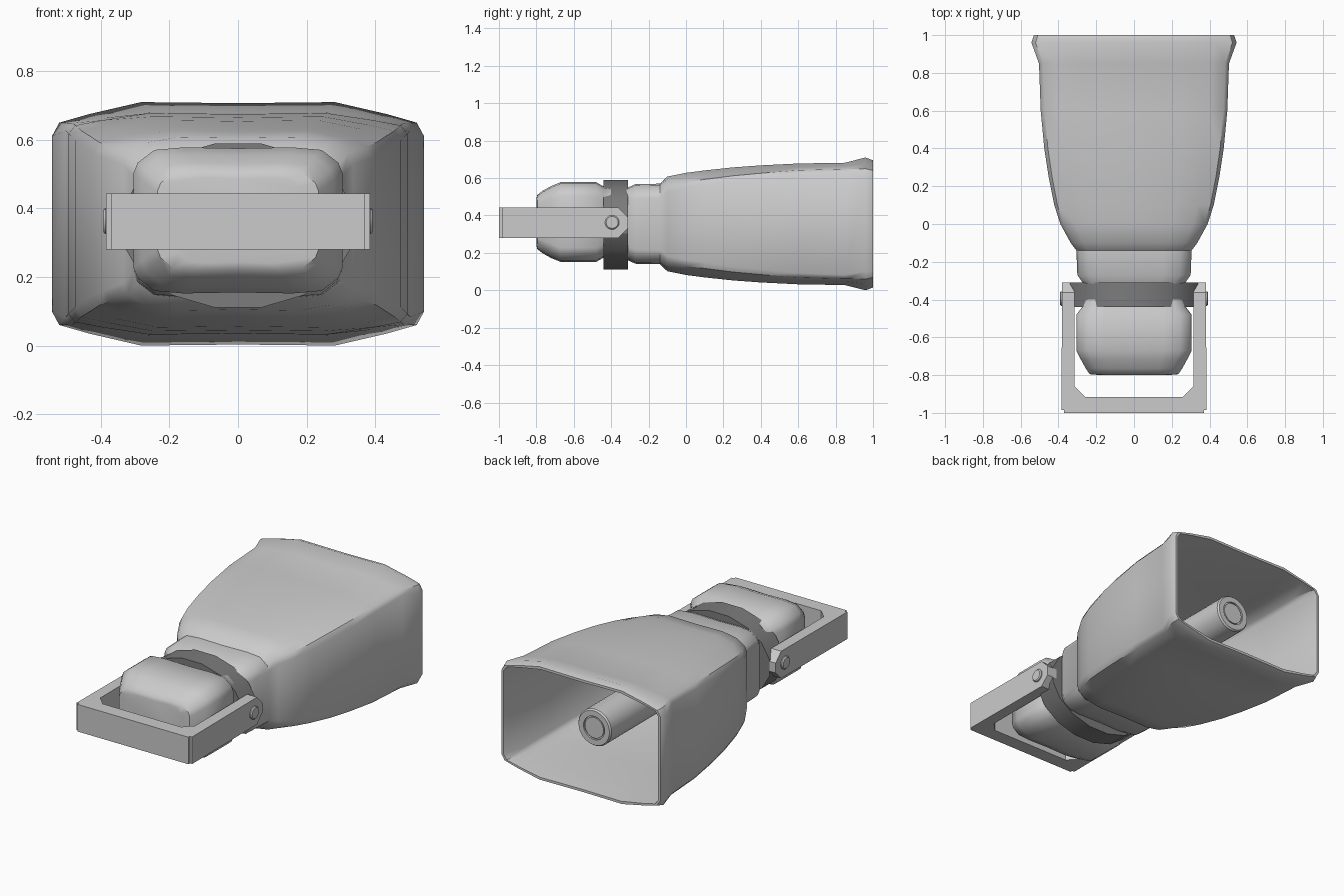
import bpy, bmesh, math
from mathutils import Matrix

if "Cube" in bpy.data.objects:
    bpy.data.objects.remove(bpy.data.objects["Cube"])


def finish(name, bm, angle=40, color=None):
    bmesh.ops.recalc_face_normals(bm, faces=bm.faces)
    me = bpy.data.meshes.new(name)
    bm.to_mesh(me)
    bm.free()
    ob = bpy.data.objects.new(name, me)
    bpy.context.collection.objects.link(ob)
    bpy.ops.object.select_all(action='DESELECT')
    bpy.context.view_layer.objects.active = ob
    ob.select_set(True)
    bpy.ops.object.shade_smooth_by_angle(angle=math.radians(angle))
    if color:
        mat = bpy.data.materials.new(name + "_mat")
        mat.diffuse_color = color
        mat.use_nodes = True
        mat.node_tree.nodes["Principled BSDF"].inputs["Base Color"].default_value = mat.diffuse_color
        me.materials.append(mat)
    return ob


def section(w, h, c, k):
    # soft-cornered box outline; c = corner drop, k = crown of top and bottom
    q = [(w, h - c), (.96 * w, h - .6 * c), (.8 * w, h - k * c), (.52 * w, h)]
    top = q + [(0, h - .003)] + [(-x, z) for x, z in reversed(q)]
    return top + [(-x, -z) for x, z in top]


def loft(bm, rows, cz):
    # rows: y, half width, half height, corner drop, crown
    rings = []
    for y, w, h, c, k in rows:
        rings.append([bm.verts.new((x, y, cz + z)) for x, z in section(w, h, c, k)])
    for a, b in zip(rings, rings[1:]):
        n = len(a)
        for i in range(n):
            j = (i + 1) % n
            bm.faces.new((a[i], a[j], b[j], b[i]))
    bm.faces.new(rings[0])
    bm.faces.new(rings[-1])


def lathe_y(bm, prof, segs, cz, sx=1, phase=0.0):
    # capped turning about the y axis; profile of (radius, y)
    rings = []
    for r, y in prof:
        rings.append([bm.verts.new((sx * r * math.cos(t), y, cz + r * math.sin(t)))
                      for t in [(i + phase) * 2 * math.pi / segs for i in range(segs)]])
    for a, b in zip(rings, rings[1:]):
        for i in range(segs):
            j = (i + 1) % segs
            bm.faces.new((a[i], a[j], b[j], b[i]))
    bm.faces.new(rings[0])
    bm.faces.new(rings[-1])


# Horn: outer skin from neck to flared lip, then inner skin back to the throat
outer = [(-.32, .265, .19, .07, .1), (-.27, .30, .213, .075, .1), (-.14, .305, .215, .075, .1),
         (-.10, .335, .253, .08, .2), (0, .39, .273, .08, .3), (.1, .422, .286, .08, .35),
         (.25, .452, .302, .075, .35), (.4, .475, .313, .07, .35), (.6, .494, .323, .06, .35),
         (.85, .503, .327, .055, .35), (.96, .543, .355, .10, .35), (1.0, .53, .34, .09, .35)]
inner = [(1.0, .515, .325, .075, .35), (.85, .485, .309, .05, .35), (.6, .476, .305, .055, .35),
         (.4, .457, .295, .06, .35), (.25, .434, .284, .065, .35), (.1, .404, .268, .07, .35),
         (0, .372, .255, .07, .3), (-.10, .317, .235, .07, .2)]
bm = bmesh.new()
loft(bm, outer + inner, .355)
finish("horn", bm)

# Driver housing behind the collar
bm = bmesh.new()
loft(bm, [(-.80, .18, .125, .05, .1), (-.795, .235, .145, .06, .1), (-.765, .255, .168, .07, .1),
          (-.72, .28, .193, .075, .1), (-.67, .305, .213, .075, .1), (-.48, .305, .213, .075, .1),
          (-.44, .275, .19, .07, .1), (-.40, .265, .185, .07, .1)], .365)
finish("driver_housing", bm)

# Dark oval collar
bm = bmesh.new()
lathe_y(bm, [(.244, -.44), (.244, -.31)], 16, .35, 1.42, .5)
finish("collar", bm, 30, (.2, .2, .2, 1))

# Sound tube inside the horn, with recessed end
bm = bmesh.new()
lathe_y(bm, [(.11, -.25), (.11, .865), (.103, .875), (.07, .875), (.07, .865), (.062, .865),
             (.062, .873)], 32, .352)
finish("sound_tube", bm, 30)

# U-shaped mounting bracket
half = [(.385, -1), (.38, -.31), (.315, -.31), (.315, -.86), (.26, -.915)]
outline = half + [(-x, y) for x, y in reversed(half)]
bm = bmesh.new()
face = bm.faces.new([bm.verts.new((x, y, .28)) for x, y in outline])
up = bmesh.ops.extrude_face_region(bm, geom=[face])["geom"]
bmesh.ops.translate(bm, verts=[v for v in up if isinstance(v, bmesh.types.BMVert)], vec=(0, 0, .163))
tips = [e for e in bm.edges if all(abs(v.co.y + .31) < .001 for v in e.verts)
        and abs(e.verts[0].co.z - e.verts[1].co.z) < .001]
bmesh.ops.bevel(bm, geom=tips, offset=.052, segments=1, affect='EDGES')
corners = [e for e in bm.edges if all(abs(v.co.y + 1) < .001 for v in e.verts)
           and abs(e.verts[0].co.z - e.verts[1].co.z) > .1]
bmesh.ops.bevel(bm, geom=corners, offset=.015, segments=2, affect='EDGES')
finish("mounting_bracket", bm, 30)

# Pivot bolts through the bracket arms
for side, label in ((-1, "left"), (1, "right")):
    bm = bmesh.new()
    bmesh.ops.create_cone(bm, cap_ends=True, segments=20, radius1=.038, radius2=.038, depth=.09,
                          matrix=Matrix.Translation((side * .348, -.395, .363))
                          @ Matrix.Rotation(math.pi / 2, 4, 'Y'))
    rim = [e for e in bm.edges if all(abs(v.co.x) > .37 for v in e.verts)]
    bmesh.ops.bevel(bm, geom=rim, offset=.006, segments=1, affect='EDGES')
    finish("pivot_bolt_" + label, bm, 30)
